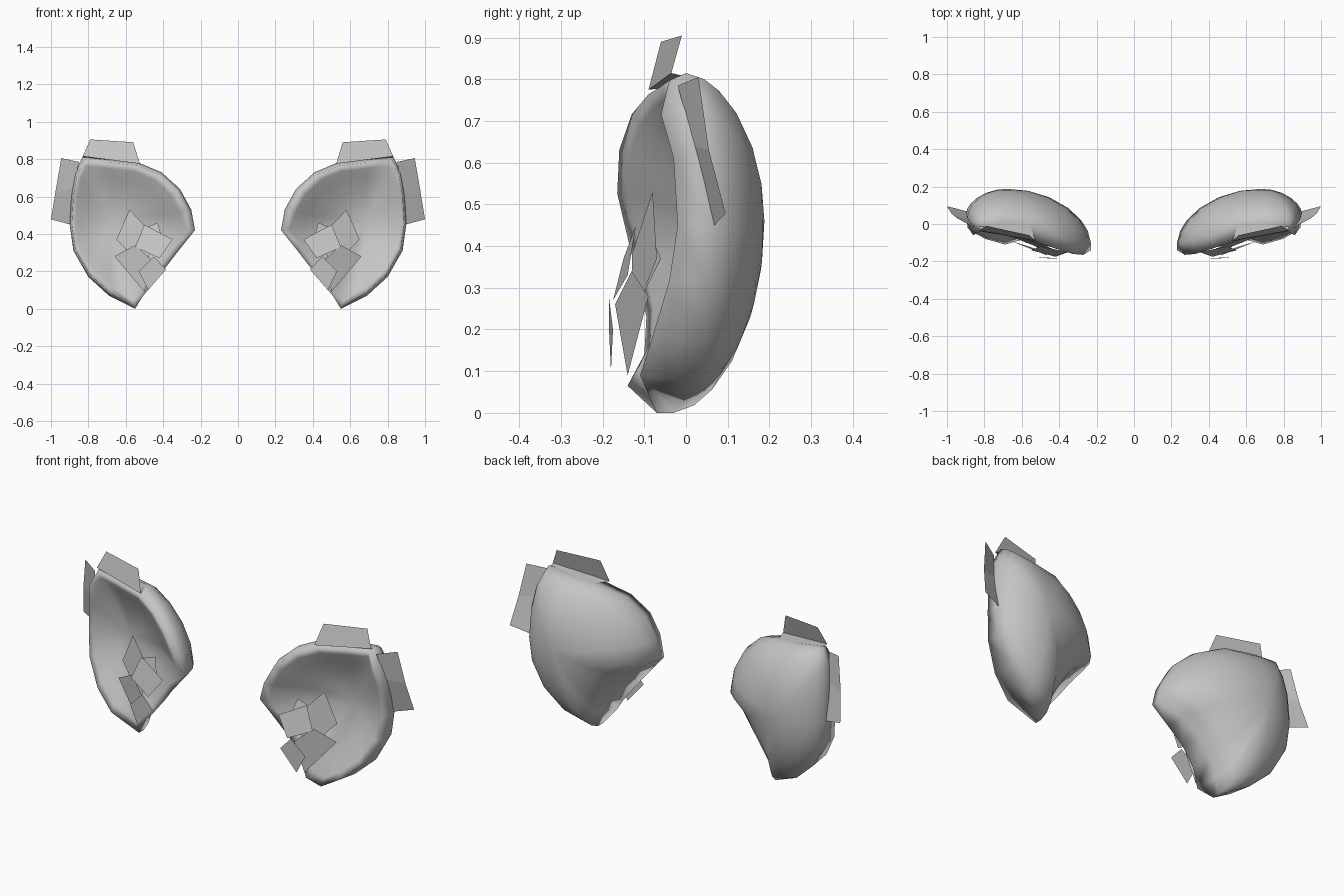
import bpy
import bmesh
from mathutils import Vector

if "Cube" in bpy.data.objects:
    bpy.data.objects.remove(bpy.data.objects["Cube"], do_unlink=True)

grey = bpy.data.materials.new("plain grey")
grey.use_nodes = True
grey.diffuse_color = (0.56, 0.56, 0.56, 1)
grey.node_tree.nodes["Principled BSDF"].inputs["Base Color"].default_value = (0.56, 0.56, 0.56, 1)


def finish(name, bm, smooth):
    """Turn a bmesh into an object mirrored to the other side."""
    mesh = bpy.data.meshes.new(name)
    bm.to_mesh(mesh)
    bm.free()
    mesh.materials.append(grey)
    obj = bpy.data.objects.new(name, mesh)
    bpy.context.collection.objects.link(obj)
    mirror = obj.modifiers.new("mirror", 'MIRROR')
    mirror.use_mirror_merge = False
    for face in mesh.polygons:
        face.use_smooth = smooth


def sheet(name, near, far):
    """Thin sheet between two edges with the same number of points."""
    bm = bmesh.new()
    a = [bm.verts.new(p) for p in near]
    b = [bm.verts.new(p) for p in far]
    for i in range(len(a) - 1):
        bm.faces.new((a[i], b[i], b[i + 1], a[i + 1]))
    finish(name, bm, False)


# Ear outline: x, z, y of the front lip, y of the widest line
outline = [
    (0.55, 0.00, -0.07, -0.03), (0.69, 0.07, -0.11, 0.03),
    (0.80, 0.17, -0.08, 0.05), (0.88, 0.31, -0.04, 0.05),
    (0.90, 0.45, -0.02, 0.05), (0.89, 0.62, -0.03, 0.04),
    (0.87, 0.73, -0.06, 0.02), (0.83, 0.815, -0.04, 0.00),
    (0.70, 0.80, -0.06, 0.01), (0.53, 0.78, -0.09, -0.01),
    (0.41, 0.73, -0.13, -0.06), (0.31, 0.64, -0.16, -0.09),
    (0.25, 0.53, -0.165, -0.10), (0.23, 0.42, -0.14, -0.10),
]
# Lower inner side: straight edge of the dish, and the edge where the back ends
straight_edge = [(0.31, -0.115, 0.32), (0.38, -0.095, 0.23),
                 (0.45, -0.10, 0.14), (0.51, -0.14, 0.065)]
bite_edge = [(0.34, -0.05, 0.35), (0.42, -0.01, 0.27),
             (0.48, -0.01, 0.18), (0.53, -0.03, 0.08)]
middle = Vector((0.68, 0, 0.46))


def ring(bm, edge, scale, depth, blend):
    """Ring of vertices shrunk towards the middle and sunk to a depth."""
    verts = []
    for p in edge:
        p = Vector(p)
        q = middle.lerp(p, scale)
        q.y = p.y + (depth - p.y) * blend(scale)
        verts.append(bm.verts.new(q))
    return verts


def bridge(bm, a, b, flip):
    for i in range(len(a)):
        j = (i + 1) % len(a)
        quad = [a[i], a[j], b[j], b[i]]
        bm.faces.new(quad[::-1] if flip else quad)


def surface(bm, edge, scales, depth, blend, flip):
    rings = [ring(bm, edge, s, depth, blend) for s in scales]
    for a, b in zip(rings, rings[1:]):
        bridge(bm, a, b, flip)
    hub = bm.verts.new((middle.x, depth, middle.z))
    last = rings[-1]
    for i in range(len(last)):
        tri = [last[i], last[(i + 1) % len(last)], hub]
        bm.faces.new(tri[::-1] if flip else tri)
    return rings[0]


# Ear shell: domed back, shallow front dish, rolled lip joining the two
bm = bmesh.new()
back_line = [(x, base, z) for x, z, lip, base in outline] + bite_edge
front_line = []
for x, z, lip, base in outline:
    at_end = (x, z) in (outline[0][:2], outline[-1][:2])
    p = middle.lerp(Vector((x, 0, z)), 1.0 if at_end else 0.95)
    front_line.append((p.x, lip, p.z))
front_line += straight_edge
back = surface(bm, back_line, (1, 0.96, 0.88, 0.73, 0.5, 0.25), 0.188,
               lambda s: max(0, 1 - s * s) ** 0.58, True)
front = surface(bm, front_line, (1, 0.9, 0.75, 0.55, 0.3), 0.04,
                lambda s: (1 - s * s) ** 1.25, False)
bridge(bm, back, front, False)
finish("ear_shell", bm, True)

# Flat flaps on the top and the outer edge
sheet("top_flap", [(0.56, 0.0, 0.785), (0.525, -0.09, 0.775), (0.56, -0.06, 0.89)],
      [(0.82, 0.03, 0.80), (0.83, -0.035, 0.815), (0.79, -0.01, 0.905)])
sheet("outer_flap",
      [(0.85, -0.02, 0.785), (0.88, 0.02, 0.64), (0.895, 0.068, 0.45)],
      [(0.945, 0.03, 0.805), (0.975, 0.055, 0.63), (1.0, 0.095, 0.478)])

# Overlapping tufts in the lower inner part of the dish
tufts = [
    [(0.44, -0.13, 0.38), (0.50, -0.13, 0.22), (0.65, -0.07, 0.37), (0.58, -0.08, 0.53)],
    [(0.40, -0.13, 0.36), (0.58, -0.10, 0.29), (0.64, -0.06, 0.37), (0.43, -0.10, 0.46)],
    [(0.35, -0.15, 0.37), (0.42, -0.175, 0.27), (0.55, -0.14, 0.33), (0.50, -0.12, 0.45)],
    [(0.46, -0.17, 0.26), (0.50, -0.14, 0.09), (0.66, -0.09, 0.28), (0.55, -0.13, 0.34)],
    [(0.385, -0.185, 0.21), (0.48, -0.18, 0.10), (0.53, -0.175, 0.20), (0.45, -0.185, 0.28)],
]
for n, (a, b, c, d) in enumerate(tufts):
    sheet("tuft_%d" % (n + 1), [a, d], [b, c])
